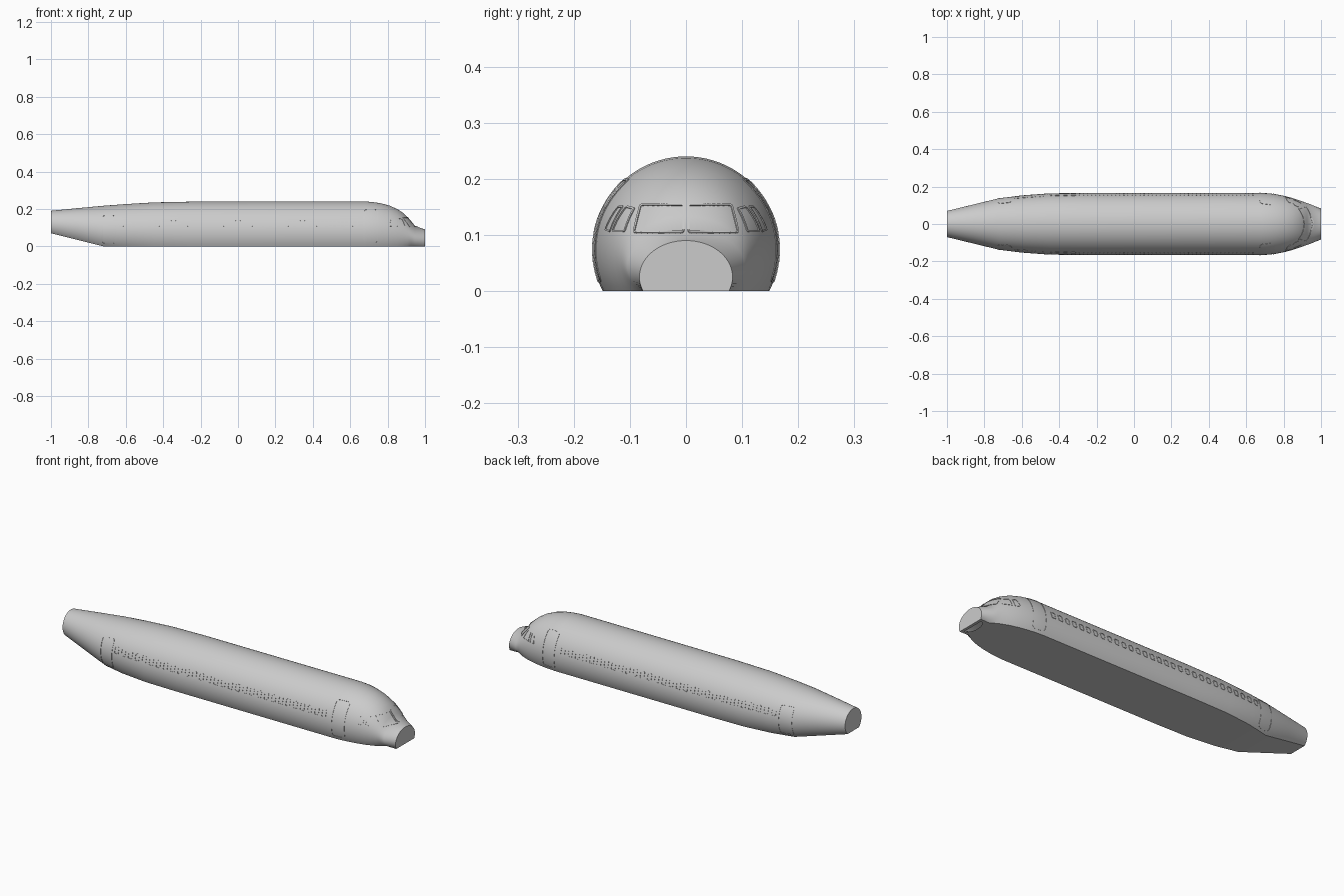
import bpy, bmesh, math
from mathutils import Vector
from mathutils.bvhtree import BVHTree

cube = bpy.data.objects.get("Cube")
if cube:
    bpy.data.objects.remove(cube)

grey = bpy.data.materials.new("light grey")
grey.use_nodes = True
grey.diffuse_color = (0.6, 0.6, 0.6, 1)
grey.node_tree.nodes["Principled BSDF"].inputs["Base Color"].default_value = (0.6, 0.6, 0.6, 1)


def make(name, bm, smooth=True):
    bmesh.ops.recalc_face_normals(bm, faces=bm.faces)
    mesh = bpy.data.meshes.new(name)
    bm.to_mesh(mesh)
    bm.free()
    mesh.materials.append(grey)
    ob = bpy.data.objects.new(name, mesh)
    bpy.context.collection.objects.link(ob)
    if smooth:
        shade(ob)
    return ob


def shade(ob):
    bpy.ops.object.select_all(action='DESELECT')
    ob.select_set(True)
    bpy.context.view_layer.objects.active = ob
    bpy.ops.object.shade_smooth_by_angle(angle=math.radians(32))


# Body stations: x, half width, widest height, top, bottom
STATIONS = [
    (-1, .07, .12, .19, .07), (-.86, .104, .104, .204, .035),
    (-.72, .138, .088, .217, 0), (-.6, .153, .08, .226, 0),
    (-.45, .164, .075, .235, 0), (-.25, .166, .074, .239, 0),
    (.68, .166, .074, .24, 0), (.72, .164, .074, .237, 0),
    (.76, .159, .073, .231, 0), (.81, .149, .069, .218, 0),
    (.85, .138, .064, .2, 0), (.88, .128, .06, .181, 0),
    (.905, .119, .055, .158, 0), (.925, .112, .05, .133, 0),
    (.945, .105, .045, .109, 0), (1, .083, .025, .09, 0)]


def section(st, n=56):
    # Ellipse cut off flat at the bottom
    x, w, c, top, bottom = st
    r = top - c
    start = -math.asin(min(1, (c - bottom) / r))
    return [Vector((x, w * math.cos(a), c + r * math.sin(a)))
            for a in (start + (math.pi - 2 * start) * i / n for i in range(n + 1))]


def loft(rows):
    bm = bmesh.new()
    rings = [[bm.verts.new(p) for p in row] for row in rows]
    for a, b in zip(rings, rings[1:]):
        for i in range(len(a)):
            j = (i + 1) % len(a)
            bm.faces.new((a[i], a[j], b[j], b[i]))
    bm.faces.new(rings[0])
    bm.faces.new(rings[-1])
    return bm


body_bm = loft([section(s) for s in STATIONS])
bmesh.ops.recalc_face_normals(body_bm, faces=body_bm.faces)
skin = BVHTree.FromBMesh(body_bm)
body = make("fuselage", body_bm, False)

# Open bay under the nose
inner = [(x, w - .01, c, min(top - .015, .085), -.02)
         for x, w, c, top, bottom in STATIONS if x > .78]
inner.insert(0, (.785,) + inner[0][1:])
inner[-1] = (.985,) + inner[-1][1:]
bay = make("bay_cutter", loft([section(s) for s in inner]), False)
bay.hide_render = True
bay.hide_viewport = True
cut = body.modifiers.new("bay", 'BOOLEAN')
cut.operation = 'DIFFERENCE'
cut.object = bay
cut.solver = 'EXACT'
bpy.context.view_layer.objects.active = body
bpy.ops.object.modifier_apply(modifier="bay")
shade(body)


def rounded(corners, radius, steps=4):
    # Round the corners of an outline and subdivide its straight sides
    pts = []
    n = len(corners)
    for i in range(n):
        p, a, b = (Vector(corners[k % n]) for k in (i, i - 1, i + 1))
        s = p + (a - p).normalized() * radius
        e = p + (b - p).normalized() * radius
        for k in range(steps + 1):
            t = k / steps
            pts.append(s * (1 - t) ** 2 + p * 2 * t * (1 - t) + e * t * t)
        nxt = b + (p - b).normalized() * radius
        pts += [e.lerp(nxt, k / 8) for k in range(1, 8)]
    return pts


def frame(bm, corners, radius, axis, side=1, width=.004, lift=.0018):
    # Thin raised frame wrapped onto the skin
    outer = rounded(corners, radius)
    mid = sum(outer, Vector((0, 0))) / len(outer)
    inner = []
    for i, p in enumerate(outer):
        t = (outer[(i + 1) % len(outer)] - outer[i - 1]).normalized()
        n = Vector((-t.y, t.x))
        inner.append(p + n * width * (1 if n.dot(mid - p) > 0 else -1))

    def hit(p):
        if axis == 'y':
            start, ray = Vector((p.x, side, p.y)), Vector((0, -side, 0))
        else:
            start, ray = Vector((2, p.x * side, p.y)), Vector((-1, 0, 0))
        loc, nor, _, _ = skin.ray_cast(start, ray)
        return loc, nor

    rows = [[], [], [], []]
    for o, i in zip(outer, inner):
        (lo, no), (li, ni) = hit(o), hit(i)
        if lo is None or li is None:
            return
        for row, p in zip(rows, (lo - no * .001, lo + no * lift,
                                 li + ni * lift, li - ni * .001)):
            row.append(bm.verts.new(p))
    for a, b in zip(rows, rows[1:] + rows[:1]):
        for i in range(len(a)):
            j = (i + 1) % len(a)
            bm.faces.new((a[i], a[j], b[j], b[i]))


def box(x, z, w, h):
    return [(x - w, z - h), (x + w, z - h), (x + w, z + h), (x - w, z + h)]


for side, label in ((1, "left"), (-1, "right")):
    # Cabin window row
    bm = bmesh.new()
    for i in range(30):
        frame(bm, box(-.625 + i * 1.25 / 29, .123, .013, .018), .007, 'y', side, .003)
    make(label + "_cabin_windows", bm)

    # Front and rear doors
    for name, x, z, h in (("front", .71, .108, .092), ("rear", -.69, .09, .078)):
        bm = bmesh.new()
        frame(bm, box(x, z, .038, h), .018, 'y', side)
        make(label + "_" + name + "_door", bm)

    # Cockpit glazing
    bm = bmesh.new()
    frame(bm, [(.003, .103), (.095, .103), (.082, .155), (.003, .155)], .006, 'x', side, .003)
    frame(bm, [(.85, .105), (.898, .105), (.878, .148), (.85, .152)], .006, 'y', side, .003)
    frame(bm, [(.808, .108), (.84, .105), (.84, .152), (.82, .152)], .006, 'y', side, .003)
    make(label + "_cockpit_windows", bm)
